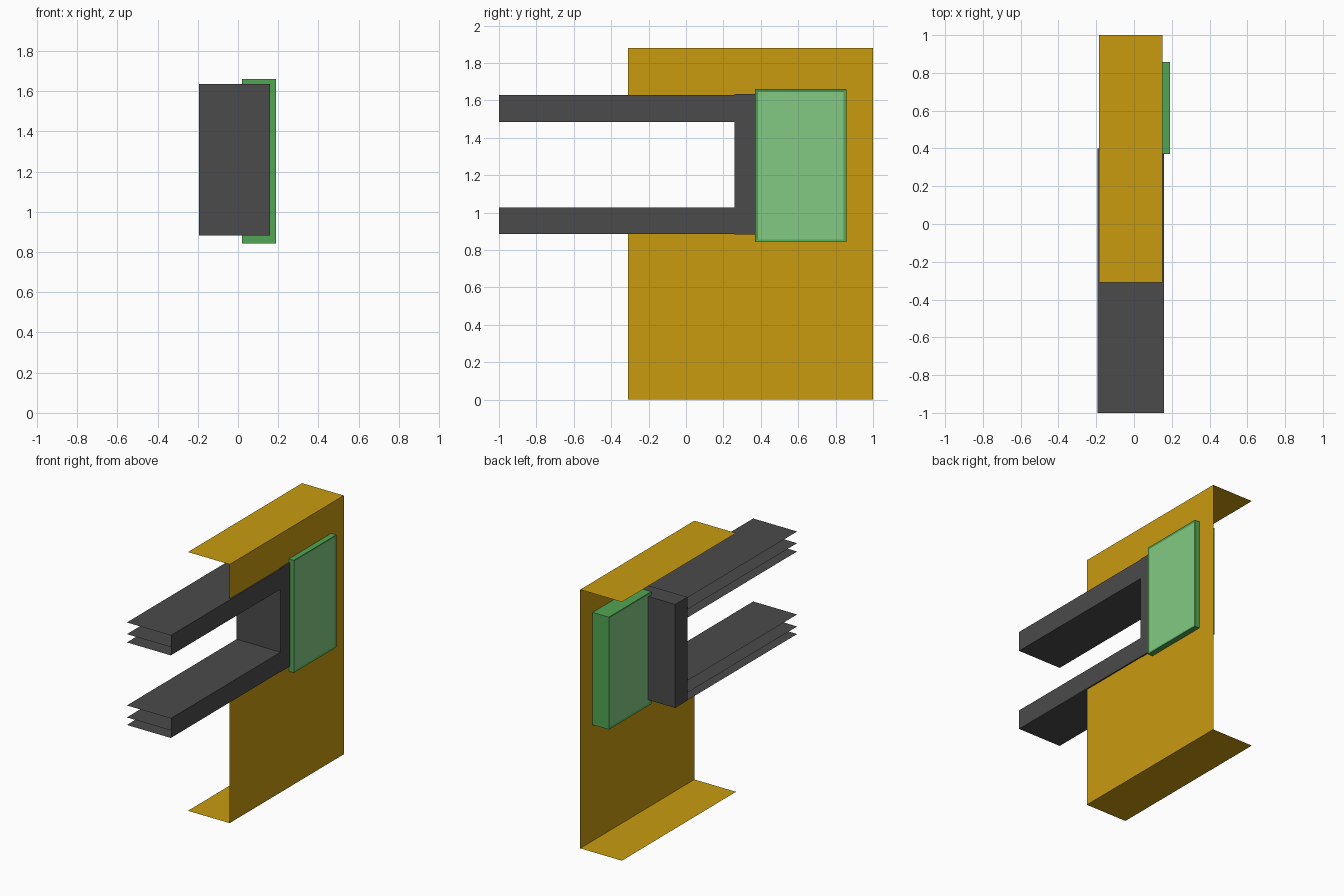
import bpy, bmesh

if "Cube" in bpy.data.objects:
    bpy.data.objects.remove(bpy.data.objects["Cube"])


def material(name, color):
    m = bpy.data.materials.new(name)
    m.diffuse_color = (*color, 1)
    m.use_nodes = True
    m.node_tree.nodes["Principled BSDF"].inputs["Base Color"].default_value = m.diffuse_color
    return m


GOLD = material("gold_yellow", (0.585, 0.33, 0.005))
DARK = material("dark_grey", (0.07, 0.07, 0.07))
GREEN = material("green_frame", (0.085, 0.38, 0.09))
PALE = material("pale_green", (0.227, 0.59, 0.227))


def make_object(name, bm, mats):
    bmesh.ops.remove_doubles(bm, verts=bm.verts, dist=1e-5)
    me = bpy.data.meshes.new(name)
    bm.to_mesh(me)
    bm.free()
    for m in mats:
        me.materials.append(m)
    ob = bpy.data.objects.new(name, me)
    bpy.context.collection.objects.link(ob)
    return ob


def poly(bm, pts):
    bm.faces.new([bm.verts.new(p) for p in pts])


def flat(bm, x0, x1, y0, y1, z):
    poly(bm, [(x0, y0, z), (x1, y0, z), (x1, y1, z), (x0, y1, z)])


def box(x0, x1, y0, y1, z0, z1):
    bm = bmesh.new()
    bmesh.ops.create_cube(bm, size=1)
    for v in bm.verts:
        v.co = (x1 if v.co.x > 0 else x0, y1 if v.co.y > 0 else y0,
                z1 if v.co.z > 0 else z0)
    return bm


# Sheet channel: web with a notch open to the front, plus two flanges
XL, XR, YF, YB, TOP = -0.185, 0.15, -0.31, 1.0, 1.88
bm = bmesh.new()
outline = [(YF, 0), (YB, 0), (YB, TOP), (YF, TOP),
           (YF, 1.63), (0.3, 1.63), (0.3, 0.885), (YF, 0.885)]
poly(bm, [(XR, y, z) for y, z in outline])
for z in (0, TOP):
    flat(bm, XL, XR, YF, YB, z)
make_object("channel_sheet", bm, [GOLD])

# Two horizontal beams: side web with three shelves, open at the left and front
BL, BR = -0.193, 0.16
for name, z0, zm, z1 in (("lower_beam", 0.885, 0.94, 1.027),
                         ("upper_beam", 1.485, 1.545, 1.63)):
    bm = bmesh.new()
    poly(bm, [(BR, -1, z0), (BR, 0.26, z0), (BR, 0.26, z1), (BR, -1, z1)])
    for z in (z0, zm, z1):
        flat(bm, BL, BR, -1, 0.26, z)
    make_object(name, bm, [DARK])

# Upright post joining the beams
make_object("post", box(BL, BR, 0.26, 0.4, 0.883, 1.635), [DARK])

# Window block with a pale pane set into both broad faces
bm = box(0.02, 0.19, 0.37, 0.857, 0.843, 1.66)
broad = [f for f in bm.faces if abs(f.normal.x) > 0.9]
bmesh.ops.inset_individual(bm, faces=broad, thickness=0.02, depth=-0.004)
for f in broad:
    f.material_index = 1
make_object("window", bm, [GREEN, PALE])
